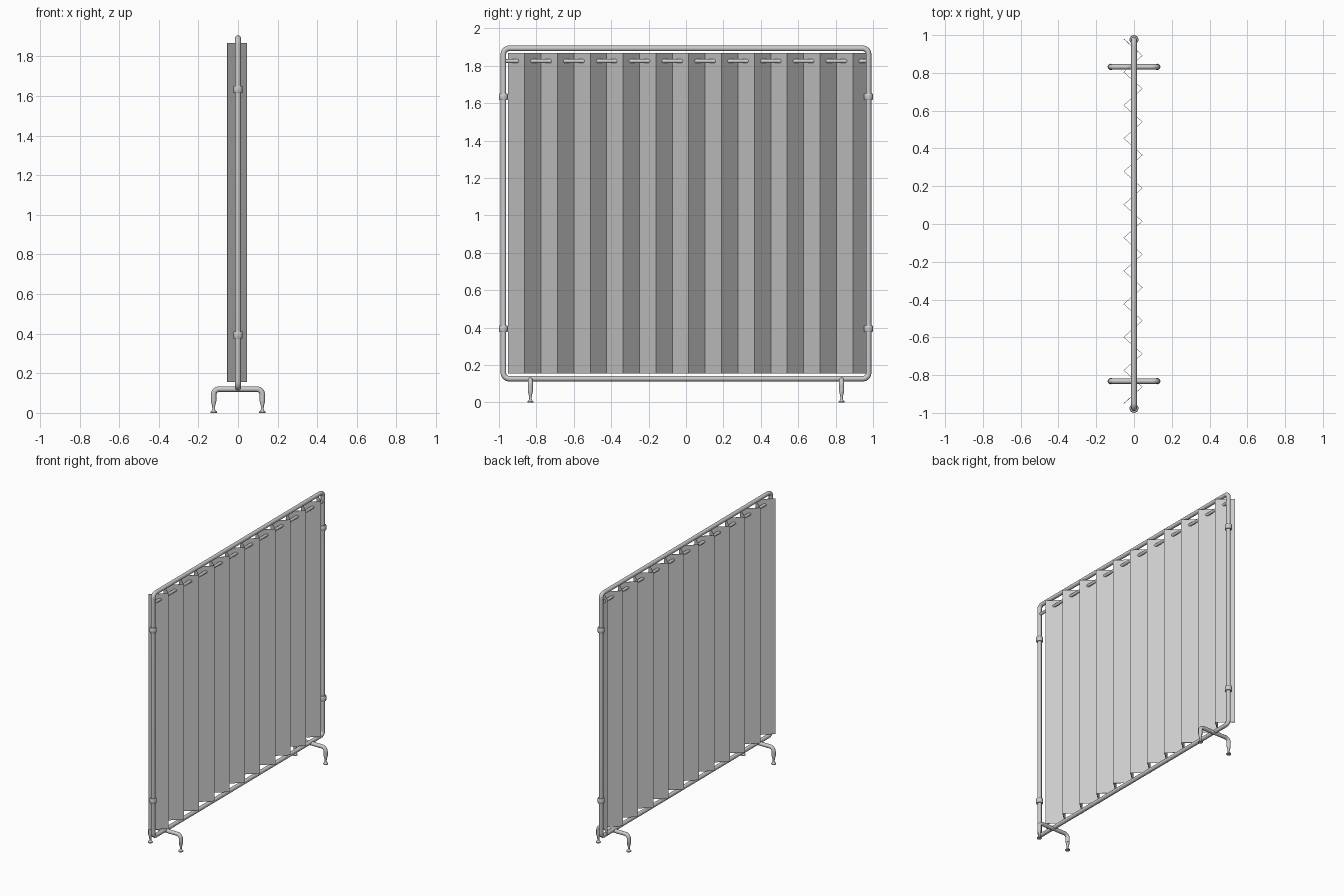
import bpy, bmesh, math
from mathutils import Vector

if "Cube" in bpy.data.objects:
    bpy.data.objects.remove(bpy.data.objects["Cube"])

R = 0.0148            # frame tube radius
Y, Z0, Z1 = 0.976, 0.127, 1.893


def link(name, mesh):
    ob = bpy.data.objects.new(name, mesh)
    bpy.context.collection.objects.link(ob)
    return ob


def smooth(ob):
    bpy.ops.object.select_all(action='DESELECT')
    bpy.context.view_layer.objects.active = ob
    ob.select_set(True)
    bpy.ops.object.shade_smooth_by_angle(angle=math.radians(40))
    return ob


def fillet(points, radius, closed, steps=8):
    """Round the corners of a right-angled path."""
    out, n = [], len(points)
    pts = [Vector(p) for p in points]
    for i, p in enumerate(pts):
        if not closed and i in (0, n - 1):
            out.append(p)
            continue
        u = (pts[i - 1] - p).normalized() * radius
        v = (pts[(i + 1) % n] - p).normalized() * radius
        for k in range(steps + 1):
            a = k / steps * math.pi / 2
            out.append(p + u * (1 - math.sin(a)) + v * (1 - math.cos(a)))
    return out


def tube(name, points, radius, closed=False):
    cu = bpy.data.curves.new(name, 'CURVE')
    cu.dimensions = '3D'
    cu.bevel_depth, cu.bevel_resolution, cu.use_fill_caps = radius, 4, True
    sp = cu.splines.new('POLY')
    sp.points.add(len(points) - 1)
    for sp_pt, p in zip(sp.points, points):
        sp_pt.co = (*p, 1)
    sp.use_cyclic_u = closed
    tmp = link(name + "_path", cu)
    mesh = bpy.data.meshes.new_from_object(
        tmp.evaluated_get(bpy.context.evaluated_depsgraph_get()))
    bpy.data.objects.remove(tmp)
    return smooth(link(name, mesh))


def lathe(name, profile, loc, seg=20):
    bm = bmesh.new()
    vs = [bm.verts.new((r, 0, z)) for r, z in profile]
    es = [bm.edges.new(e) for e in zip(vs, vs[1:])]
    bmesh.ops.spin(bm, geom=vs + es, axis=(0, 0, 1), cent=(0, 0, 0),
                   angle=math.tau, steps=seg)
    bmesh.ops.remove_doubles(bm, verts=bm.verts, dist=1e-5)
    bmesh.ops.recalc_face_normals(bm, faces=bm.faces)
    mesh = bpy.data.meshes.new(name)
    bm.to_mesh(mesh)
    bm.free()
    ob = link(name, mesh)
    ob.location = loc
    return smooth(ob)


# Rounded rectangular frame and the curtain rod inside it
corners = [(0, -Y, Z0), (0, Y, Z0), (0, Y, Z1), (0, -Y, Z1)]
tube("frame", fillet(corners, 0.03, True), R, True)
tube("curtain_rod", [(0, -Y, 1.825), (0, Y, 1.825)], 0.0105)

# Joint collars on the uprights
collar = [(0, -.018), (.021, -.018), (.0235, -.014), (.0235, .014), (.021, .018), (0, .018)]
for y in (-Y, Y):
    for z in (0.394, 1.634):
        lathe("frame_collar", collar, (0, y, z))

# Feet: arched bars ending in tapered stems with round pads
foot = [(0, 0), (.0165, 0), (.0165, .005), (.0075, .014), (.0065, .02),
        (.0075, .035), (.012, .052), (.0135, .065), (0, .065)]
for y in (-0.832, 0.832):
    arch = [(-.123, y, .058), (-.123, y, .12), (.123, y, .12), (.123, y, .058)]
    tube("foot_arch", fillet(arch, 0.028, False), 0.0138)
    for x in (-.123, .123):
        lathe("foot_pad", foot, (x, y, 0))

# Pleated curtain, folded in a zigzag around the rod
bm = bmesh.new()
prev = None
for i in range(23):
    x, y = (-.054 if i % 2 == 0 else .044), -.95 + i * .0877
    cur = [bm.verts.new((x, y, z)) for z in (0.155, 1.868)]
    if prev:
        bm.faces.new((prev[0], cur[0], cur[1], prev[1]))
    prev = cur
mesh = bpy.data.meshes.new("curtain")
bm.to_mesh(mesh)
bm.free()
curtain = link("curtain", mesh)
mod = curtain.modifiers.new("thickness", 'SOLIDIFY')
mod.thickness, mod.offset = 0.003, 0
